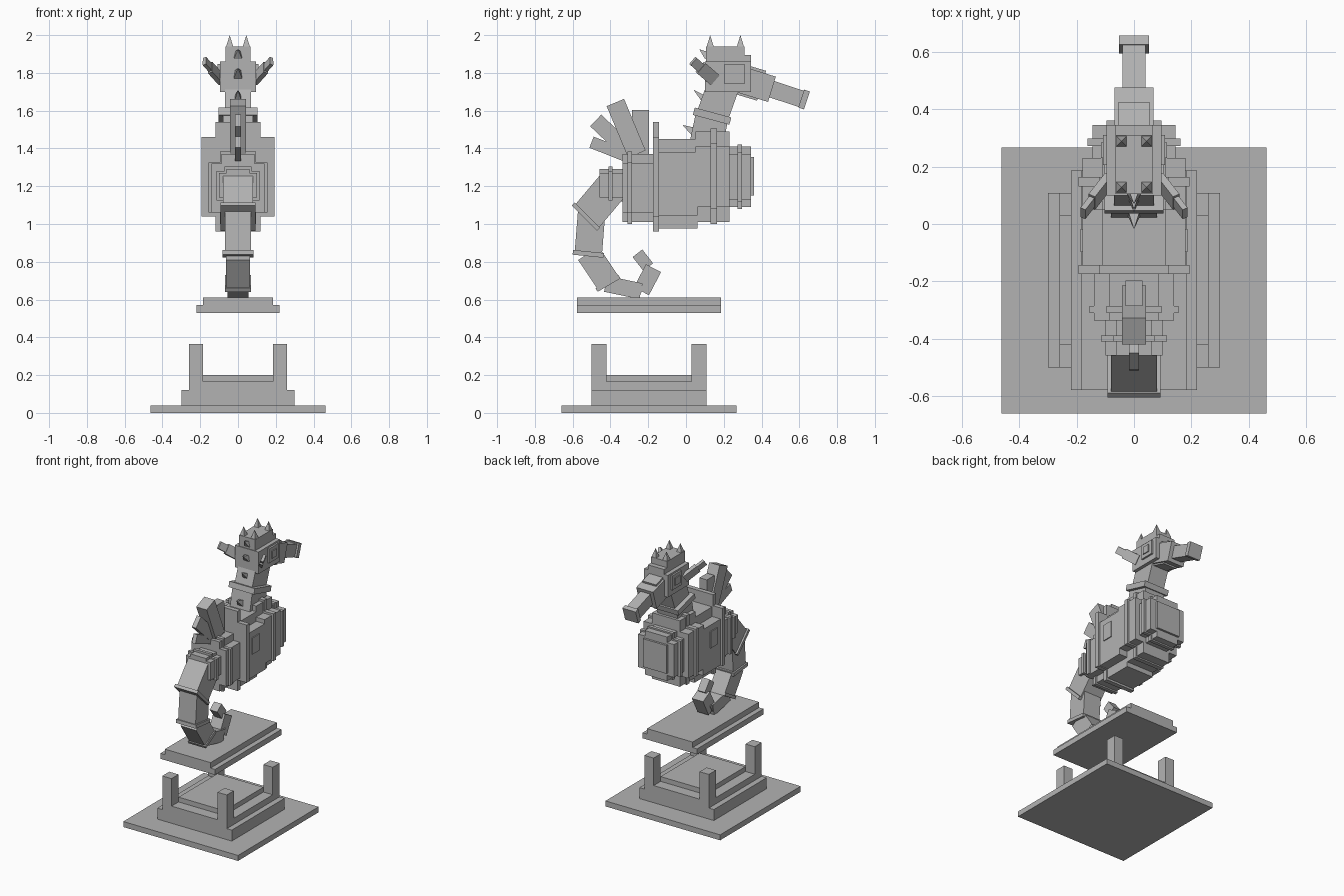
import bpy, math
from mathutils import Vector, Matrix

if "Cube" in bpy.data.objects:
    bpy.data.objects.remove(bpy.data.objects["Cube"], do_unlink=True)

grey = bpy.data.materials.new("stone_grey")
grey.use_nodes = True
COLOUR = (0.45, 0.45, 0.45, 1)
grey.diffuse_color = COLOUR
grey.node_tree.nodes["Principled BSDF"].inputs["Base Color"].default_value = COLOUR


def finish(name, matrix):
    ob = bpy.context.object
    ob.name = name
    ob.data.transform(matrix)
    ob.data.materials.append(grey)
    return ob


def box(name, x, y, z):
    """Axis-aligned box from three (low, high) ranges."""
    bpy.ops.mesh.primitive_cube_add(size=1)
    lo, hi = (Vector(c) for c in zip(x, y, z))
    return finish(name, Matrix.Translation((lo + hi) / 2) @ Matrix.Diagonal((*(hi - lo), 1)))


def beam(name, p, q, wide, thick, side=(1, 0, 0)):
    """Box running from p to q, 'wide' along side and 'thick' across it."""
    p, q, side = Vector(p), Vector(q), Vector(side)
    d = (q - p).normalized()
    side = (side - d * side.dot(d)).normalized()
    rot = Matrix((side, d.cross(side), d)).transposed().to_4x4()
    bpy.ops.mesh.primitive_cube_add(size=1)
    size = Matrix.Diagonal((wide, thick, (q - p).length, 1))
    return finish(name, Matrix.Translation((p + q) / 2) @ rot @ size)


def band(name, centre, normal, wide, thick, length):
    """Thin collar set square to a limb."""
    c, n = Vector((0, *centre)), Vector((0, *normal)).normalized() * length / 2
    return beam(name, c - n, c + n, wide, thick)


def spike(name, base, tip, radius):
    base, tip = Vector(base), Vector(tip)
    d = tip - base
    bpy.ops.mesh.primitive_cone_add(vertices=4, radius1=radius * math.sqrt(2), depth=d.length)
    rot = d.to_track_quat('Z', 'Y').to_matrix().to_4x4()
    turn = Matrix.Rotation(math.pi / 4, 4, 'Z')
    return finish(name, Matrix.Translation((base + tip) / 2) @ rot @ turn)


def cross_block(name, y, half, z, inset):
    """Body segment: a wide short box crossed with a narrow tall one."""
    box(name + "_wide", (-half, half), y, (z[0] + inset, z[1] - inset))
    n = half * 0.62
    box(name + "_tall", (-n, n), y, z)


# Stepped base with corner posts
box("base_slab", (-.462, .462), (-.66, .267), (0, .04))
box("base_step", (-.3, .3), (-.5, .108), (.04, .12))
box("base_tier", (-.26, .26), (-.5, .108), (.12, .165))
box("base_top", (-.185, .185), (-.42, .028), (.165, .2))
for s, side in ((1, "left"), (-1, "right")):
    xs = sorted((s * .185, s * .26))
    box(f"front_{side}_post", xs, (-.5, -.42), (.165, .365))
    box(f"back_{side}_post", xs, (.028, .108), (.165, .365))

# Floating plinth
box("plinth_lower", (-.22, .22), (-.578, .186), (.53, .57))
box("plinth_upper", (-.184, .184), (-.578, .186), (.57, .61))

# Body segments and bands
cross_block("tail_joint", (-.458, -.33), .1, (1.12, 1.29), .02)
cross_block("tail_joint_band", (-.41, -.388), .115, (1.1, 1.305), .025)
cross_block("rump", (-.336, -.16), .14, (1.01, 1.37), .05)
cross_block("rump_band", (-.31, -.285), .155, (1, 1.385), .06)
cross_block("middle_band", (-.175, -.142), .193, (.96, 1.54), .08)
cross_block("middle", (-.16, .062), .18, (.975, 1.45), .07)
cross_block("shoulder", (.05, .23), .18, (1.01, 1.49), .08)
cross_block("shoulder_band", (.13, .163), .193, (1, 1.505), .08)
cross_block("chest", (.22, .345), .145, (1.09, 1.41), .04)
cross_block("chest_band", (.272, .297), .162, (1.08, 1.42), .04)
box("chest_plate", (-.095, .095), (.34, .36), (1.15, 1.355))
box("side_patch", (-.187, .187), (-.098, -.018), (1.215, 1.335))

# Curled tail: name, start, end (y, z), width, thickness
for name, p, q, w, t in (
        ("tail_root", (-.39, 1.2), (-.525, 1.04), .16, .175),
        ("tail_upper", (-.5, 1.06), (-.517, .845), .14, .145),
        ("tail_middle", (-.517, .845), (-.41, .686), .125, .13),
        ("tail_lower", (-.425, .683), (-.238, .644), .11, .085),
        ("tail_curl", (-.236, .644), (-.172, .766), .09, .09),
        ("tail_tip", (-.2, .772), (-.257, .845), .06, .065)):
    beam(name, (0, *p), (0, *q), w, t)
band("tail_band_upper", (-.53, 1.039), (-.7, -.7), .186, .19, .022)
band("tail_band_middle", (-.517, .842), (-.1, -1), .162, .165, .025)
band("tail_band_lower", (-.413, .686), (.5, -.85), .14, .14, .022)
band("tail_band_end", (-.238, .649), (.84, -.54), .1, .09, .015)

# Fan of back fins
for name, p, q, w, t in (
        ("fin_upright", (-.241, 1.36), (-.241, 1.603), .06, .088),
        ("fin_tall", (-.26, 1.37), (-.374, 1.643), .084, .1),
        ("fin_slant", (-.29, 1.37), (-.478, 1.548), .034, .085),
        ("fin_low", (-.29, 1.35), (-.5, 1.433), .03, .063)):
    beam(name, (0, *p), (0, *q), w, t)

# Neck and collar
beam("neck_lower", (0, .108, 1.43), (0, .138, 1.571), .16, .175)
band("neck_collar", (.138, 1.571), (.26, .966), .205, .2, .04)
beam("neck_upper", (0, .143, 1.58), (0, .2, 1.74), .14, .17)

# Head and snout
box("head", (-.095, .095), (.1, .345), (1.7, 1.86))
box("head_crown", (-.065, .065), (.105, .31), (1.86, 1.94))
box("brow", (-.065, .065), (.3, .345), (1.86, 1.895))
beam("snout_root", (0, .27, 1.77), (0, .455, 1.713), .136, .14)
beam("snout_ridge", (0, .29, 1.765), (0, .4, 1.732), .11, .165)
beam("snout", (0, .45, 1.715), (0, .63, 1.656), .08, .09)
beam("snout_tip", (0, .61, 1.664), (0, .64, 1.654), .106, .1)

# Eyes, ear fins and horns on both sides
for s, side in ((1, "left"), (-1, "right")):
    box(f"{side}_eye_frame", sorted((s * .09, s * .108)), (.205, .31), (1.742, 1.847))
    box(f"{side}_eye", sorted((s * .1, s * .115)), (.23, .284), (1.768, 1.822))
    base, joint, tip = ((s * x, y, z) for x, y, z in
                        ((.09, .15, 1.765), (.147, .077, 1.828), (.178, .037, 1.863)))
    lean = (0, .65, .76)
    beam(f"{side}_ear", base, joint, .07, .026, lean)
    beam(f"{side}_ear_tip", joint, tip, .05, .02, lean)
    for y, place in ((.128, "front"), (.288, "back")):
        spike(f"{side}_{place}_horn", (s * .044, y, 1.935), (s * .044, y, 2), .02)

# Row of spikes down the nape
for i, (base, tip) in enumerate((((.115, 1.89), (.07, 1.925)), ((.11, 1.79), (.05, 1.825)),
                                 ((.105, 1.655), (.04, 1.71)), ((.04, 1.49), (-.018, 1.524)))):
    spike(f"nape_spike_{i + 1}", (0, *base), (0, *tip), .022)
